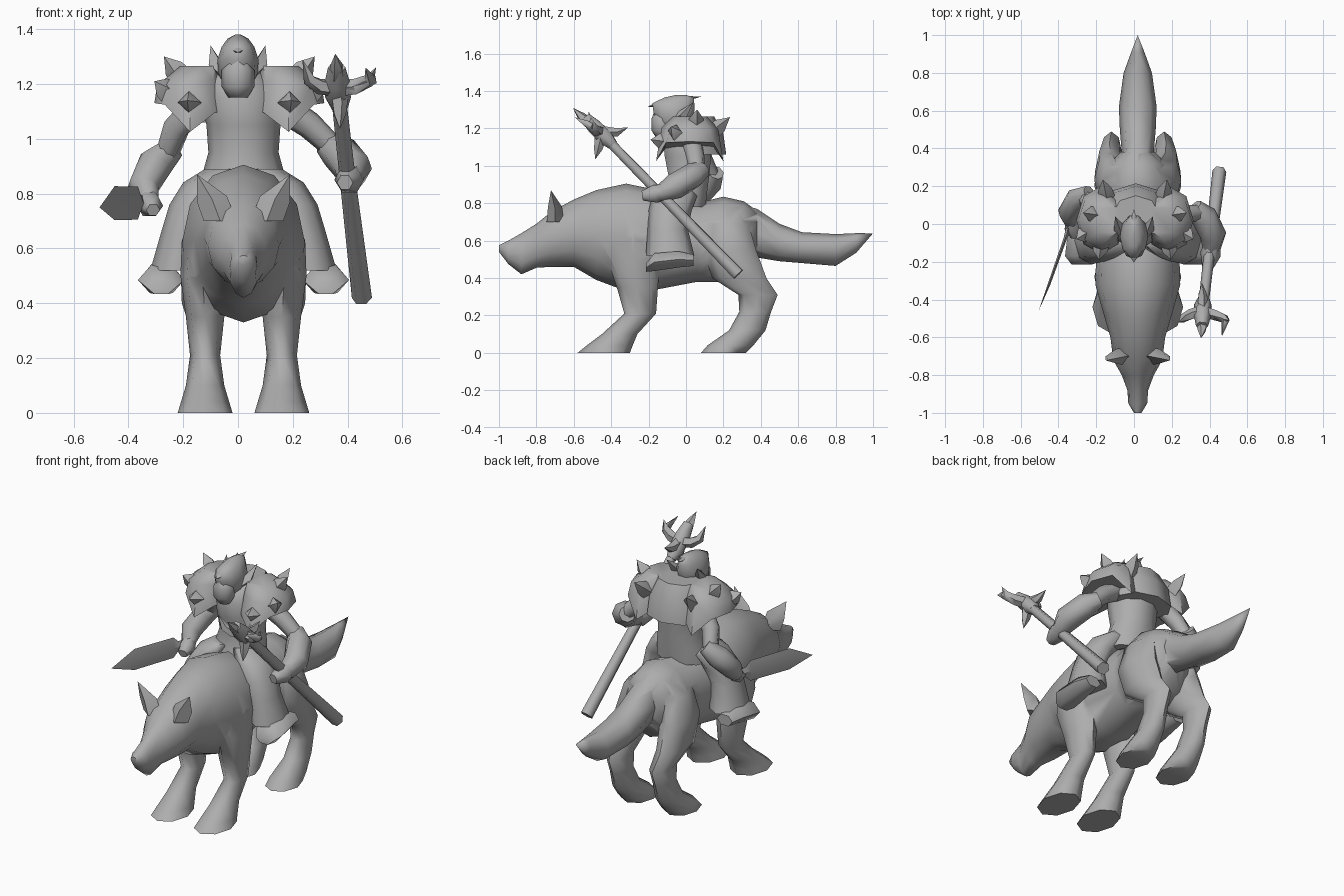
import bpy, bmesh, math
from mathutils import Vector as V

X0 = 0.02  # centre line of the mount
grey = bpy.data.materials.new("plain_grey")
grey.diffuse_color = (0.42, 0.42, 0.42, 1)


def loft(name, rings, n=8, angle=65):
    """Skin a list of (centre, u, v) ellipses; tiny end rings become points."""
    bm = bmesh.new()
    loops = []
    for c, u, v in rings:
        c, u, v = V(c), V(u), V(v)
        loops.append([bm.verts.new(c + u * math.cos(a) + v * math.sin(a))
                      for a in (2 * math.pi * i / n for i in range(n))])
    for a, b in zip(loops, loops[1:]):
        for i in range(n):
            j = (i + 1) % n
            bm.faces.new((a[i], a[j], b[j], b[i]))
    bm.faces.new(loops[0])
    bm.faces.new(loops[-1])
    bmesh.ops.remove_doubles(bm, verts=bm.verts, dist=0.0015)
    bmesh.ops.recalc_face_normals(bm, faces=bm.faces)
    me = bpy.data.meshes.new(name)
    bm.to_mesh(me)
    bm.free()
    me.materials.append(grey)
    me.shade_smooth()
    me.set_sharp_from_angle(angle=math.radians(angle))
    ob = bpy.data.objects.new(name, me)
    bpy.context.collection.objects.link(ob)
    return ob


def along_y(name, x, st, **k):
    """Stations: y, bottom z, top z, half width."""
    return loft(name, [((x, y, (b + t) / 2), (w, 0, 0), (0, 0, (t - b) / 2))
                       for y, b, t, w in st], **k)


def along_z(name, st, **k):
    """Stations: z, x, front y, back y, half width."""
    return loft(name, [((x, (f + b) / 2, z), (w, 0, 0), (0, (b - f) / 2, 0))
                       for z, x, f, b, w in st], **k)


def tube(name, pts, radii, **k):
    """Round limb through points."""
    pts = [V(p) for p in pts]
    rings = []
    for i, p in enumerate(pts):
        d = (pts[min(i + 1, len(pts) - 1)] - pts[max(i - 1, 0)]).normalized()
        u = d.cross(V((0, 0, 1)) if abs(d.z) < 0.9 else V((0, 1, 0))).normalized()
        rings.append((p, u * radii[i], d.cross(u) * radii[i]))
    return loft(name, rings, **k)


def union(target, parts):
    """Fuse parts into the target so no inner surfaces remain."""
    bpy.context.view_layer.objects.active = target
    for p in parts:
        mod = target.modifiers.new("fuse", 'BOOLEAN')
        mod.operation, mod.solver, mod.object = 'UNION', 'EXACT', p
        bpy.ops.object.modifier_apply(modifier=mod.name)
        bpy.data.objects.remove(p)
    target.data.shade_smooth()
    target.data.set_sharp_from_angle(angle=math.radians(65))


# --- mount: body with head, tail ---
body = along_y("mount_body", X0, [
    (-1.0, 0.54, 0.575, 0.02), (-0.95, 0.475, 0.60, 0.05), (-0.88, 0.42, 0.64, 0.055),
    (-0.80, 0.455, 0.69, 0.085), (-0.72, 0.46, 0.755, 0.13), (-0.60, 0.46, 0.82, 0.145),
    (-0.48, 0.39, 0.87, 0.18), (-0.32, 0.33, 0.905, 0.225), (-0.15, 0.34, 0.87, 0.22),
    (0.06, 0.38, 0.80, 0.175), (0.20, 0.38, 0.835, 0.19), (0.31, 0.42, 0.81, 0.16),
    (0.38, 0.52, 0.76, 0.09)], n=12)
mount_parts = [along_y("tail", X0, [
    (0.25, 0.56, 0.805, 0.07), (0.38, 0.51, 0.77, 0.085), (0.50, 0.49, 0.69, 0.095),
    (0.62, 0.48, 0.645, 0.10), (0.80, 0.465, 0.635, 0.075), (0.91, 0.535, 0.64, 0.035),
    (1.0, 0.639, 0.64, 0.0005)], n=8)]

for s, side in ((-1, "left"), (1, "right")):
    # --- mount: legs and ears ---
    lx = X0 + s * 0.14
    mount_parts.append(along_z(side + "_front_leg", [
        (0.74, X0 + s * 0.10, -0.37, -0.20, 0.06), (0.63, X0 + s * 0.14, -0.41, -0.16, 0.085),
        (0.50, X0 + s * 0.15, -0.42, -0.14, 0.08),
        (0.35, lx, -0.37, -0.15, 0.07), (0.21, lx, -0.33, -0.16, 0.055),
        (0.10, lx, -0.45, -0.26, 0.07), (0.04, lx, -0.53, -0.285, 0.088),
        (0.0, lx, -0.58, -0.30, 0.10)]))
    mount_parts.append(along_z(side + "_hind_leg", [
        (0.77, X0 + s * 0.07, 0.16, 0.30, 0.04), (0.69, X0 + s * 0.12, 0.12, 0.335, 0.075),
        (0.55, X0 + s * 0.145, 0.09, 0.375, 0.085),
        (0.40, X0 + s * 0.15, 0.14, 0.43, 0.075), (0.31, lx, 0.28, 0.49, 0.055),
        (0.22, lx, 0.285, 0.455, 0.05), (0.12, lx, 0.23, 0.425, 0.06),
        (0.04, lx, 0.115, 0.36, 0.085), (0.0, lx, 0.08, 0.32, 0.09)]))
    loft(side + "_mount_ear", [
        ((X0 + s * 0.085, -0.70, 0.70), (0.06, 0, 0), (0, 0.045, 0)),
        ((X0 + s * 0.115, -0.70, 0.78), (0.055, 0, 0.01 * -s), (0, 0.038, 0)),
        ((X0 + s * 0.17, -0.722, 0.87), (0.0005, 0, 0), (0, 0.0005, 0))], n=4)

    # --- rider: robed legs and feet ---
    along_z(side + "_robe_leg", [
        (0.89, X0 + s * 0.07, -0.13, 0.05, 0.07), (0.84, X0 + s * 0.125, -0.18, 0.06, 0.095),
        (0.76, X0 + s * 0.18, -0.20, 0.03, 0.09),
        (0.66, X0 + s * 0.215, -0.205, 0.01, 0.085), (0.52, X0 + s * 0.245, -0.215, 0.045, 0.095)])
    along_y(side + "_foot", X0 + s * 0.30, [
        (-0.215, 0.43, 0.48, 0.05), (-0.17, 0.43, 0.54, 0.085),
        (-0.04, 0.45, 0.55, 0.07), (0.04, 0.46, 0.53, 0.05)], n=6)

    # --- rider: shoulder armour with a drooping front and back rim ---
    px = 0.005
    m = loft(side + "_shoulder_plate", [
        ((px + s * 0.18, 0.02, 1.11), (s * 0.13, 0, 0.02), (0, 0.18, 0)),
        ((px + s * 0.18, 0.02, 1.205), (s * 0.12, 0, -0.01), (0, 0.15, 0)),
        ((px + s * 0.14, 0.02, 1.265), (s * 0.075, 0, 0.0), (0, 0.09, 0))], n=8, angle=45)
    for v in m.data.vertices:
        if v.co.z < 1.17 and abs(v.co.y - 0.02) > 0.15:
            v.co.z -= 0.085
    spikes = [((0.21, 0.05, 1.22), (0.275, 0.06, 1.30)), ((0.18, -0.11, 1.13), (0.19, -0.19, 1.14)),
              ((0.26, -0.05, 1.17), (0.31, -0.08, 1.21)), ((0.15, 0.14, 1.18), (0.17, 0.235, 1.26))]
    for i, (a, b) in enumerate(spikes):
        a, b = V((px + s * a[0], a[1], a[2])), V((px + s * b[0], b[1], b[2]))
        tube(f"{side}_shoulder_spike_{i}", [a, a.lerp(b, 0.45), b],
             [0.045, 0.038, 0.0005], n=4, angle=40)

    # --- rider: pointed ear ---
    tube(side + "_rider_ear", [(s * 0.05, -0.06, 1.24), (s * 0.08, -0.02, 1.27),
                               (s * 0.10, 0.04, 1.34)], [0.025, 0.03, 0.0005], n=4, angle=30)
union(body, mount_parts)

# --- rider: torso, neck, back plate joining the shoulders ---
torso = along_z("torso", [
    (0.78, X0, -0.14, 0.11, 0.16), (0.87, X0, -0.12, 0.12, 0.15), (0.95, X0, -0.10, 0.13, 0.128),
    (1.05, X0, -0.12, 0.14, 0.135), (1.15, 0.01, -0.13, 0.15, 0.145), (1.21, 0.0, -0.10, 0.15, 0.13),
    (1.25, 0.0, -0.05, 0.12, 0.09)], n=10)
neck = along_z("neck", [(1.18, 0, -0.10, 0.05, 0.06), (1.27, 0, -0.12, 0.02, 0.06)])
loft("back_plate", [
    ((0.01, 0.09, 1.06), (0.17, 0, 0), (0, 0.125, 0)),
    ((0.01, 0.08, 1.17), (0.16, 0, 0), (0, 0.12, 0)),
    ((0.01, 0.06, 1.265), (0.12, 0, 0), (0, 0.09, 0))], n=8, angle=45)

# --- rider: head ---
along_z("skull", [
    (1.19, 0, -0.12, 0.0, 0.05), (1.24, 0, -0.165, 0.03, 0.072), (1.29, 0, -0.18, 0.05, 0.075),
    (1.335, 0, -0.185, 0.05, 0.06), (1.365, 0, -0.12, 0.045, 0.038), (1.38, 0, -0.05, 0.0, 0.01)], n=10)
along_z("jaw", [
    (1.15, 0, -0.16, -0.09, 0.035), (1.19, 0, -0.185, -0.07, 0.06), (1.25, 0, -0.185, -0.07, 0.06),
    (1.29, 0, -0.17, -0.09, 0.035)])
loft("crest", [((0, -0.205, 1.315), (0.0005, 0, 0), (0, 0, 0.0005)),
               ((0, -0.15, 1.33), (0.035, 0, 0), (0, 0, 0.02)),
               ((0, -0.04, 1.355), (0.035, 0, 0), (0, 0, 0.025)),
               ((0, 0.08, 1.37), (0.0005, 0, 0), (0, 0, 0.0005))], n=6)

# --- rider: arms ---
left_arm = tube("left_upper_arm", [(-0.14, 0.05, 1.13), (-0.225, 0.09, 1.04), (-0.26, 0.14, 0.94)],
                [0.055, 0.05, 0.042])
tube("left_forearm", [(-0.235, 0.16, 0.965), (-0.30, 0.13, 0.91), (-0.345, 0.06, 0.825), (-0.33, 0.01, 0.77)],
     [0.045, 0.065, 0.058, 0.04])
tube("left_hand", [(-0.33, 0.03, 0.79), (-0.32, -0.02, 0.755), (-0.31, -0.07, 0.74)],
     [0.035, 0.048, 0.025], n=6)
right_arm = tube("right_upper_arm", [(0.14, 0.03, 1.13), (0.26, 0.05, 1.05), (0.345, 0.06, 0.97)],
                 [0.055, 0.05, 0.042])
tube("right_forearm", [(0.32, 0.09, 0.98), (0.37, 0.04, 0.95), (0.42, -0.06, 0.89), (0.41, -0.14, 0.85)],
     [0.045, 0.07, 0.07, 0.045])
tube("right_hand", [(0.42, -0.09, 0.87), (0.405, -0.16, 0.85), (0.39, -0.23, 0.84)],
     [0.04, 0.055, 0.03], n=6)
union(torso, [neck, left_arm, right_arm])

# --- short blade: flat diamond section ---
side_dir = V((0.35, -0.13, 0)).normalized()
loft("blade", [((x, y, z), side_dir * t, (0, 0, h)) for x, y, z, t, h in (
    (-0.335, 0.05, 0.765, 0.012, 0.022), (-0.355, -0.05, 0.765, 0.012, 0.03),
    (-0.365, -0.08, 0.765, 0.009, 0.06), (-0.45, -0.32, 0.765, 0.007, 0.062),
    (-0.505, -0.46, 0.75, 0.0005, 0.0005))], n=4, angle=20)

# --- staff with a forked head ---
tube("staff_shaft", [(0.452, 0.28, 0.42), (0.405, -0.10, 0.81), (0.365, -0.45, 1.17)],
     [0.037, 0.03, 0.027], n=6)
tube("staff_head", [(0.37, -0.39, 1.11), (0.365, -0.43, 1.15), (0.362, -0.49, 1.21), (0.36, -0.54, 1.26)],
     [0.03, 0.047, 0.045, 0.032], n=6)
prongs = {"left": ((0.30, -0.48, 1.19), (0.26, -0.50, 1.215), (0.235, -0.52, 1.29)),
          "right": ((0.43, -0.48, 1.19), (0.485, -0.51, 1.215), (0.465, -0.595, 1.26)),
          "right_tip": ((0.43, -0.48, 1.19), (0.48, -0.50, 1.21), (0.503, -0.51, 1.26)),
          "top": ((0.36, -0.52, 1.23), (0.36, -0.56, 1.265), (0.355, -0.605, 1.31)),
          "upper": ((0.362, -0.42, 1.18), (0.362, -0.37, 1.18), (0.36, -0.31, 1.205)),
          "lower": ((0.37, -0.46, 1.13), (0.37, -0.47, 1.09), (0.372, -0.485, 1.035))}
for k, pts in prongs.items():
    tube("staff_prong_" + k, [(0.363, -0.46, 1.185), *pts], [0.032, 0.03, 0.024, 0.0005], n=5)
